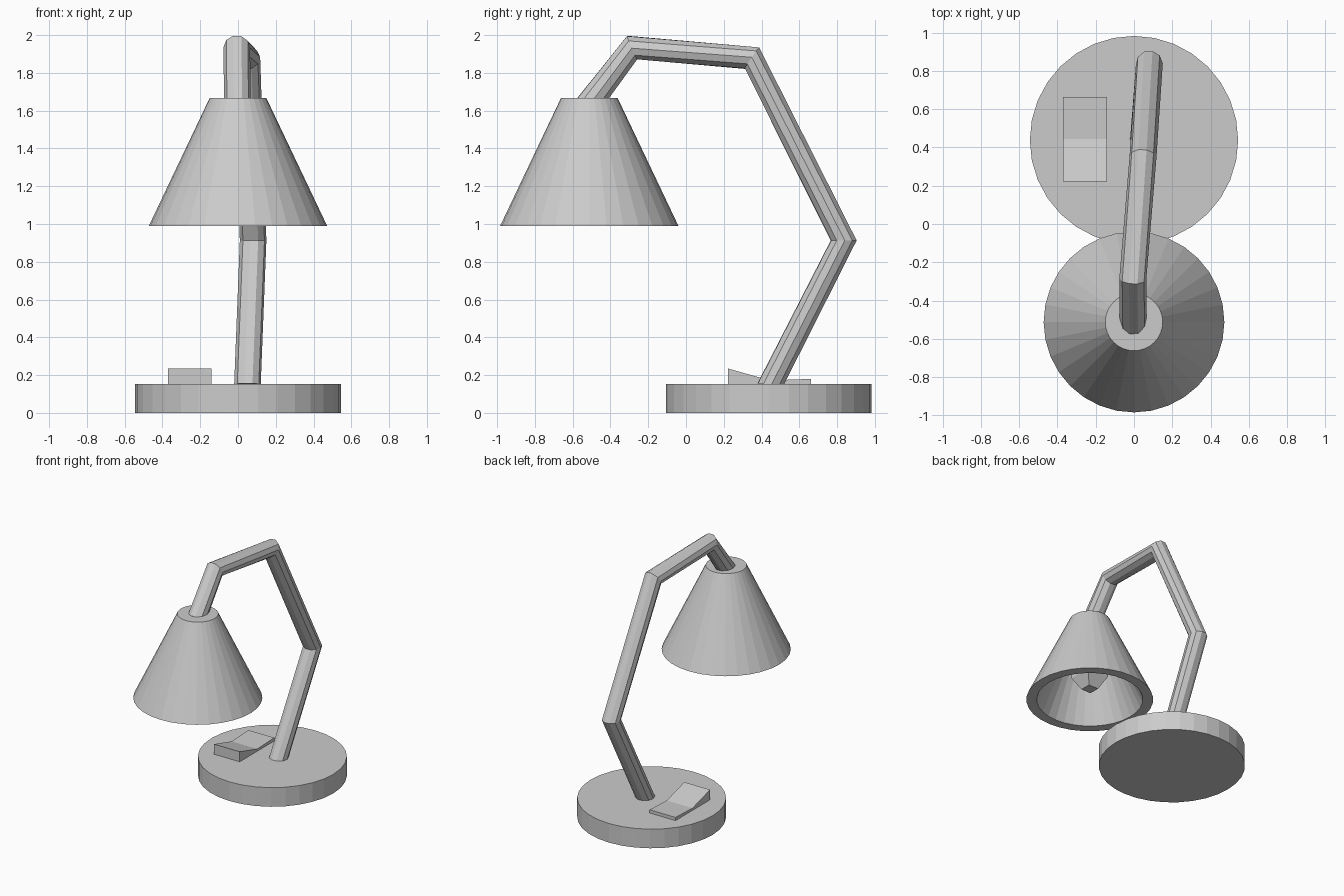
import bpy, bmesh, math
from mathutils import Vector

if "Cube" in bpy.data.objects:
    bpy.data.objects.remove(bpy.data.objects["Cube"])

grey = bpy.data.materials.new("plain grey")
grey.diffuse_color = (0.6, 0.6, 0.6, 1)
grey.use_nodes = True
grey.node_tree.nodes["Principled BSDF"].inputs["Base Color"].default_value = grey.diffuse_color


def finish(name, bm):
    bmesh.ops.recalc_face_normals(bm, faces=bm.faces)
    mesh = bpy.data.meshes.new(name)
    bm.to_mesh(mesh)
    bm.free()
    mesh.materials.append(grey)
    obj = bpy.data.objects.new(name, mesh)
    bpy.context.collection.objects.link(obj)
    return obj


def loft(name, rings):
    """Skin a list of point rings and cap both ends."""
    bm = bmesh.new()
    loops = [[bm.verts.new(p) for p in ring] for ring in rings]
    n = len(loops[0])
    for a, b in zip(loops, loops[1:]):
        for i in range(n):
            j = (i + 1) % n
            bm.faces.new((a[i], a[j], b[j], b[i]))
    bm.faces.new(loops[0])
    bm.faces.new(loops[-1])
    return finish(name, bm)


def turned(name, centre, profile, sides, turn=0.0):
    """Stack of level rings from (radius, height) pairs."""
    angles = [turn + math.tau * i / sides for i in range(sides)]
    return loft(name, [[(centre[0] + r * math.cos(a), centre[1] + r * math.sin(a), z)
                        for a in angles] for r, z in profile])


# Round base
turned("base", (0, 0.438), [(0.544, 0), (0.544, 0.154)], 32)

# Hollow lampshade, from inner ceiling down and round the rim to the top
turned("lampshade", (0, -0.512),
       [(0.11, 1.59), (0.395, 0.99), (0.472, 0.99), (0.15, 1.667)], 32)

# Square tapered bulb hanging inside the shade
turned("bulb", (0, -0.512),
       [(0.062, 1.08), (0.137, 1.18), (0.137, 1.30), (0.06, 1.42), (0.06, 1.60)],
       4, math.pi / 4)

# Bent arm: rings sit on the mitre plane of each joint
path = [Vector(p) for p in ((0.05, 0.447, 0.150), (0.08, 0.835, 0.913),
                            (0.047, 0.350, 1.878), (-0.006, -0.285, 1.934),
                            (-0.004, -0.520, 1.627))]
dirs = [(b - a).normalized() for a, b in zip(path, path[1:])]
normals = [Vector((0, 0.1, 1)).normalized()]
normals += [(a + b).normalized() for a, b in zip(dirs, dirs[1:])] + [dirs[-1]]
rings = []
for point, normal in zip(path, normals):
    side = Vector((1, 0.075, 0))
    side = (side - normal * side.dot(normal)).normalized()
    up = normal.cross(side)
    rings.append([point + 0.0705 * (side * math.cos(a) + up * math.sin(a))
                  for a in (math.tau * i / 10 for i in range(10))])
loft("arm", rings)

# Rocker switch: side profile extruded across x
profile = [(0.222, 0.14), (0.222, 0.235), (0.445, 0.172), (0.662, 0.180), (0.662, 0.14)]
loft("switch", [[(x, y, z) for y, z in profile] for x in (-0.37, -0.14)])
